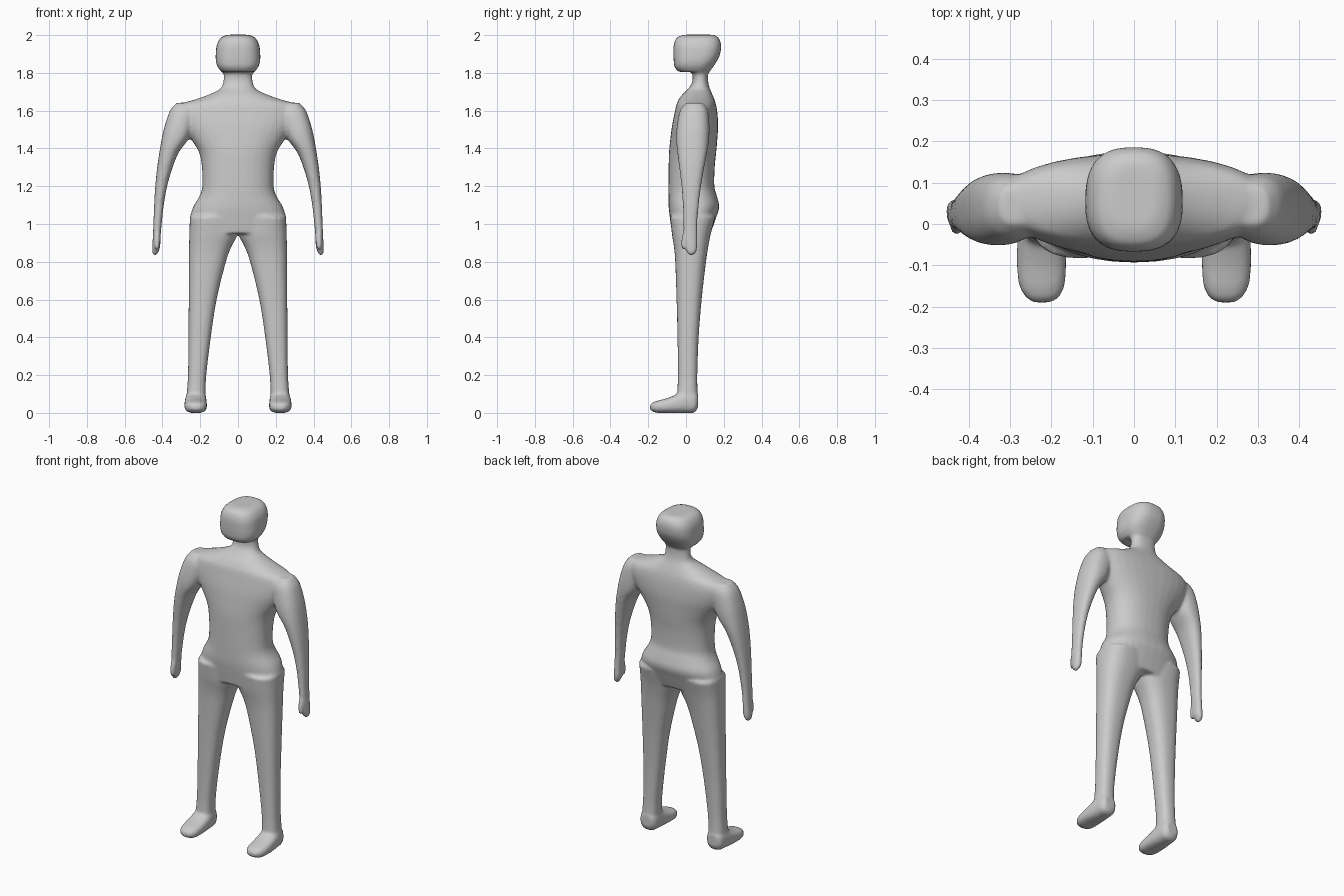
import bpy, bmesh
from math import cos, sin, pi, copysign

bm = bmesh.new()


def catmull(rows, steps=4):
    """Smoothly interpolate the sections of a loft."""
    out = []
    for i in range(len(rows) - 1):
        p0, p1, p2 = rows[max(i - 1, 0)], rows[i], rows[i + 1]
        p3 = rows[min(i + 2, len(rows) - 1)]
        for s in range(steps):
            t = s / steps
            out.append([0.5 * (2 * b + (c - a) * t + (2 * a - 5 * b + 4 * c - d) * t * t
                               + (3 * b - a - 3 * c + d) * t ** 3)
                        for a, b, c, d in zip(p0, p1, p2, p3)])
    return out + [list(rows[-1])]


def loft(rows, axis="z", power=2.3, side=1, n=32):
    """Rows are (position, x min, x max, depth min, depth max)."""
    rings = []
    for t, x0, x1, d0, d1 in catmull(rows):
        ring = []
        for k in range(n):
            c, s = cos(2 * pi * k / n), sin(2 * pi * k / n)
            x = (x0 + x1) / 2 + (x1 - x0) / 2 * copysign(abs(c) ** (2 / power), c)
            d = (d0 + d1) / 2 + (d1 - d0) / 2 * copysign(abs(s) ** (2 / power), s)
            co = (x * side, d, t) if axis == "z" else (x * side, t, d)
            ring.append(bm.verts.new(co))
        rings.append(ring)
    for a, b in zip(rings, rings[1:]):
        for k in range(n):
            bm.faces.new((a[k], a[(k + 1) % n], b[(k + 1) % n], b[k]))
    bm.faces.new(rings[0])
    bm.faces.new(rings[-1])


def centred(rows):
    return [(z, -w, w, f, b) for z, w, f, b in rows]


# Head
loft(centred([(2.002, .055, -.01, .145), (1.987, .09, -.048, .172),
              (1.95, .112, -.065, .186), (1.90, .118, -.067, .181),
              (1.86, .117, -.065, .162), (1.83, .107, -.06, .142),
              (1.805, .088, -.04, .125)]), power=2.7)

# Torso and neck
loft(centred([(1.86, .07, .035, .13), (1.80, .075, .035, .117),
              (1.75, .078, .033, .118), (1.715, .095, .01, .127),
              (1.685, .155, -.02, .14), (1.66, .225, -.038, .15),
              (1.635, .30, -.05, .158), (1.59, .325, -.06, .166),
              (1.52, .30, -.074, .17), (1.45, .25, -.083, .166),
              (1.38, .207, -.09, .16), (1.30, .191, -.092, .152),
              (1.20, .189, -.093, .15), (1.15, .203, -.093, .163),
              (1.09, .238, -.092, .176), (1.03, .253, -.085, .158),
              (.95, .25, -.074, .13)]), power=2.3)

for side in (1, -1):
    # Leg
    loft([(1.04, .01, .255, -.084, .155), (.95, .002, .258, -.075, .132),
          (.88, .035, .259, -.064, .118), (.80, .064, .26, -.057, .106),
          (.60, .113, .261, -.05, .083), (.40, .144, .262, -.045, .067),
          (.20, .168, .265, -.043, .06), (.10, .172, .271, -.046, .061),
          (.03, .175, .27, -.04, .055)], power=2.5, side=side)
    # Foot
    loft([(.064, .19, .255, .03, .10), (.045, .172, .273, .002, .115),
          (0, .167, .279, -.002, .12), (-.05, .165, .283, -.002, .098),
          (-.10, .164, .284, -.001, .078), (-.15, .168, .278, 0, .065),
          (-.178, .182, .262, .008, .054), (-.19, .20, .245, .018, .042)],
         axis="y", power=2.6, side=side)
    # Arm and hand
    loft([(1.642, .25, .325, .0, .09), (1.60, .22, .36, -.032, .116),
          (1.52, .235, .388, -.048, .124), (1.45, .262, .404, -.052, .122),
          (1.38, .313, .416, -.046, .112), (1.30, .346, .428, -.036, .097),
          (1.20, .375, .438, -.024, .08), (1.10, .393, .444, -.017, .068),
          (1.00, .404, .448, -.014, .06), (.93, .41, .451, -.013, .06),
          (.88, .412, .454, -.004, .06), (.85, .422, .454, .005, .053),
          (.835, .432, .447, .016, .042)], power=2.4, side=side)
    # Thumb
    loft([(.97, .415, .44, -.012, .015), (.92, .413, .443, -.025, .004),
          (.88, .415, .442, -.027, .0), (.865, .42, .437, -.022, -.006)],
         side=side, power=2)

bmesh.ops.recalc_face_normals(bm, faces=bm.faces)
mesh = bpy.data.meshes.new("figure")
bm.to_mesh(mesh)
bm.free()
figure = bpy.data.objects.new("figure", mesh)
bpy.context.collection.objects.link(figure)

# Fuse the parts into one soft skin
remesh = figure.modifiers.new("fuse", "REMESH")
remesh.mode = "VOXEL"
remesh.voxel_size = 0.009
remesh.use_smooth_shade = True
soften = figure.modifiers.new("soften", "SMOOTH")
soften.factor = 0.5
soften.iterations = 6
